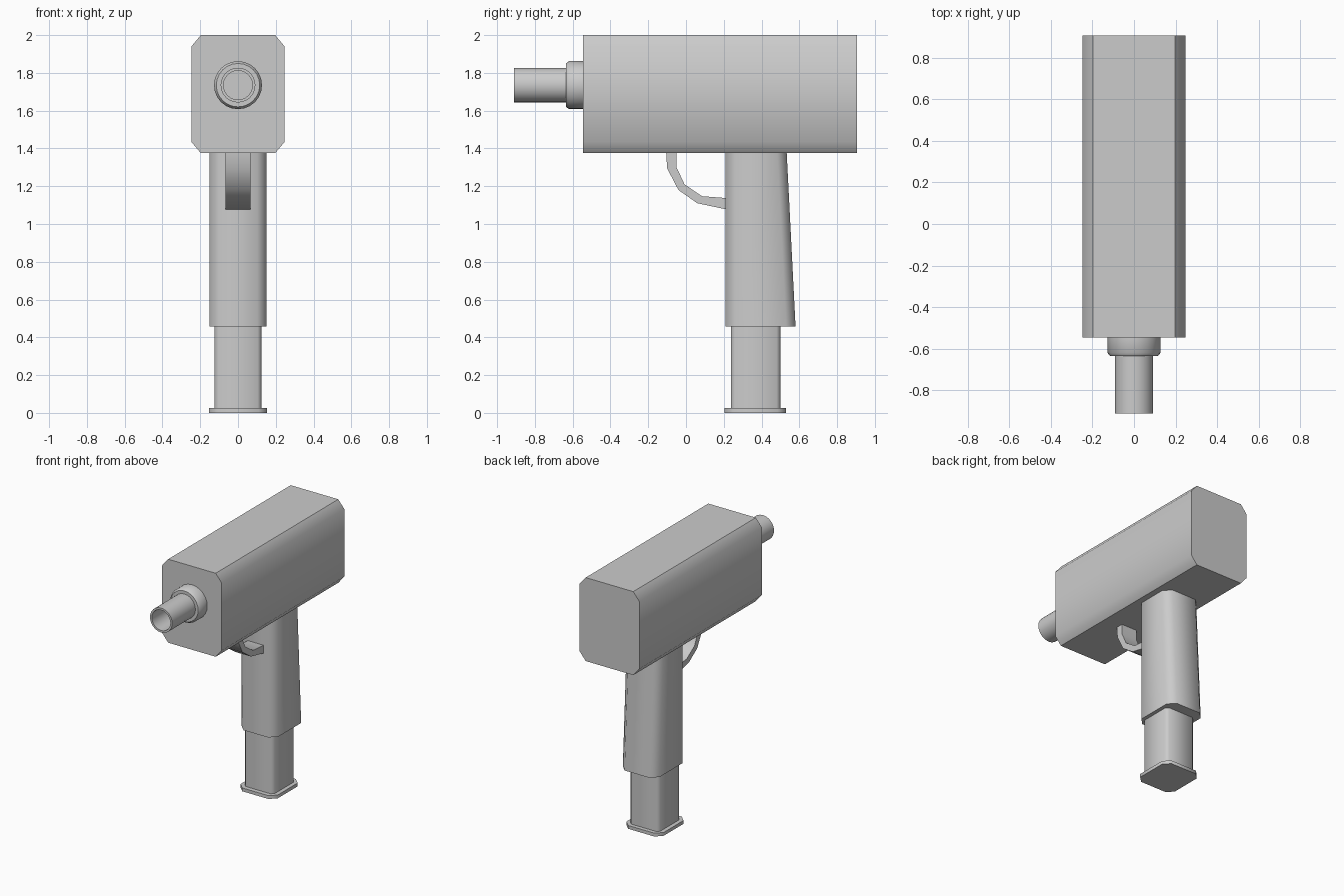
import bpy, bmesh, math
from mathutils import Vector

if "Cube" in bpy.data.objects:
    bpy.data.objects.remove(bpy.data.objects["Cube"])


def finish(name, bm, angle=50):
    bmesh.ops.recalc_face_normals(bm, faces=bm.faces)
    mesh = bpy.data.meshes.new(name)
    bm.to_mesh(mesh)
    bm.free()
    ob = bpy.data.objects.new(name, mesh)
    bpy.context.collection.objects.link(ob)
    bpy.ops.object.select_all(action='DESELECT')
    ob.select_set(True)
    bpy.context.view_layer.objects.active = ob
    bpy.ops.object.shade_smooth_by_angle(angle=math.radians(angle))
    return ob


def loft(name, rings, caps=True, closed=False):
    """Bridge equal-length rings of points, optionally capped or looped."""
    bm = bmesh.new()
    loops = [[bm.verts.new(p) for p in ring] for ring in rings]
    n = len(loops[0])
    pairs = list(zip(loops, loops[1:]))
    if closed:
        pairs.append((loops[-1], loops[0]))
    for a, b in pairs:
        for i in range(n):
            j = (i + 1) % n
            bm.faces.new((a[i], a[j], b[j], b[i]))
    if caps and not closed:
        bm.faces.new(loops[0])
        bm.faces.new(loops[-1])
    return finish(name, bm)


def chamfered(u0, u1, v0, v1, cu, cv):
    """Rectangle with cut corners."""
    return [(u0 + cu, v0), (u1 - cu, v0), (u1, v0 + cv), (u1, v1 - cv),
            (u1 - cu, v1), (u0 + cu, v1), (u0, v1 - cv), (u0, v0 + cv)]


def upright(name, hw, levels, c):
    """Vertical block; levels hold (z, front y, back y)."""
    return loft(name, [[(x, y, z) for x, y in chamfered(-hw, hw, y0, y1, c, c)]
                       for z, y0, y1 in levels])


def turned(name, profile, z, sides=24):
    """Round part along y; profile holds (y, radius)."""
    turn = [2 * math.pi * i / sides for i in range(sides)]
    return loft(name, [[(r * math.cos(t), y, z + r * math.sin(t)) for t in turn]
                       for y, r in profile])


# Main housing with chamfered long edges
section = chamfered(-0.247, 0.247, 1.375, 2.0, 0.05, 0.06)
loft("housing", [[(x, y, z) for x, z in section] for y in (-0.545, 0.905)])

# Collar and hollow front tube
turned("collar", [(-0.545, 0.127), (-0.62, 0.127), (-0.635, 0.115)], 1.735)
turned("front_tube", [(-0.60, 0.092), (-0.91, 0.092), (-0.91, 0.077), (-0.64, 0.077)], 1.735)

# Handle, lower insert and foot plate
upright("handle", 0.152, [(0.457, 0.21, 0.58), (1.38, 0.21, 0.533)], 0.05)
upright("lower_insert", 0.124, [(0.02, 0.238, 0.50), (0.47, 0.238, 0.50)], 0.02)
upright("foot_plate", 0.154, [(0.0, 0.205, 0.53), (0.025, 0.205, 0.53)], 0.045)

# Curved guard strip: outer and inner edge points (y, z) swept as a flat bar
outer = [(-0.105, 1.38), (-0.100, 1.295), (-0.040, 1.18), (0.060, 1.11), (0.215, 1.077)]
inner = [(-0.050, 1.38), (-0.050, 1.30), (-0.008, 1.21), (0.085, 1.147), (0.215, 1.137)]
w = 0.065
loft("guard", [[(-w, *o), (w, *o), (w, *i), (-w, *i)] for o, i in zip(outer, inner)])
